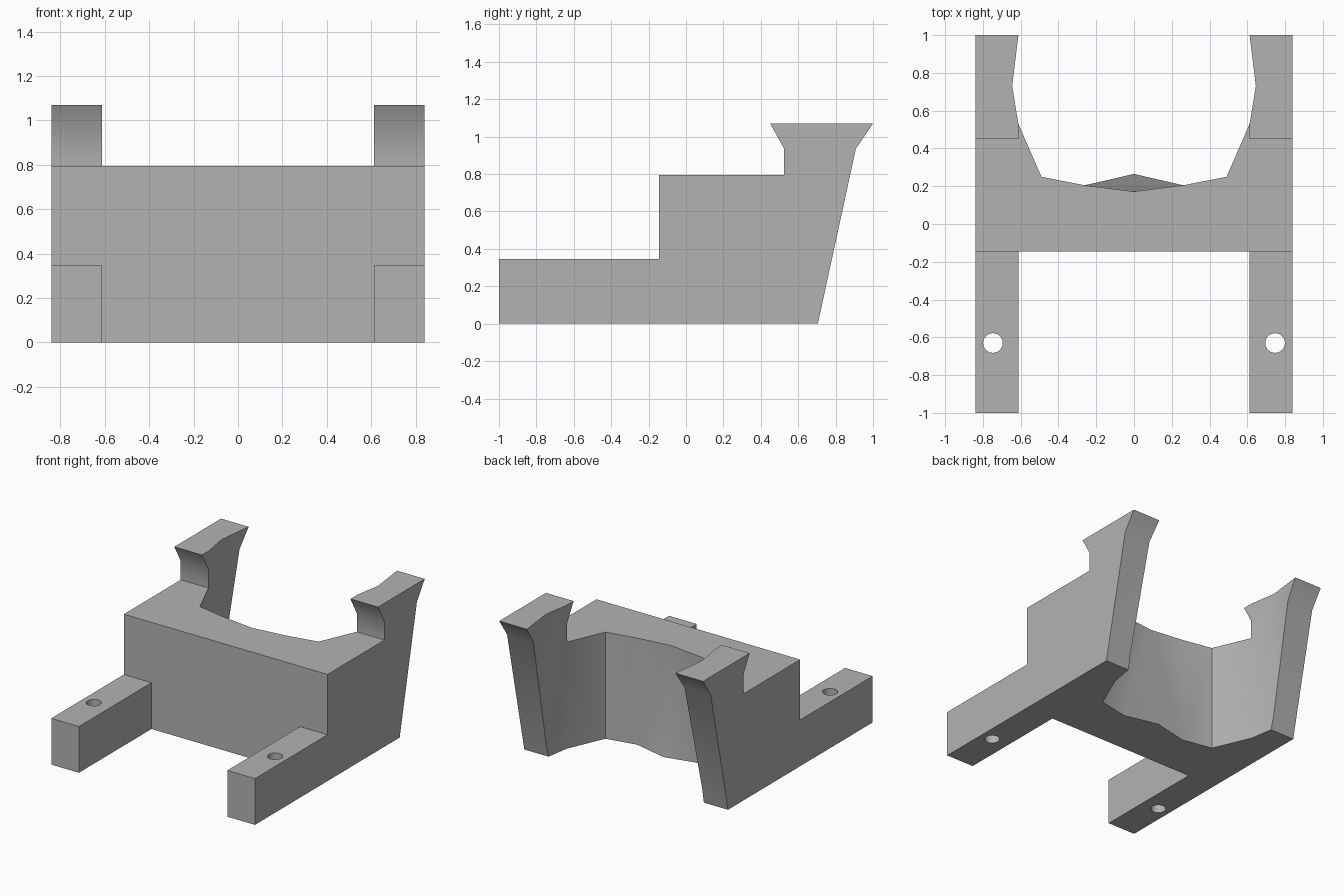
import bpy, bmesh, math

cube = bpy.data.objects.get("Cube")
if cube:
    bpy.data.objects.remove(cube, do_unlink=True)

grey = bpy.data.materials.new("plain grey")
grey.use_nodes = True
colour = (0.45, 0.45, 0.45, 1)
grey.diffuse_color = colour
grey.node_tree.nodes["Principled BSDF"].inputs["Base Color"].default_value = colour


def loft(name, ring_a, ring_b):
    """Solid between two matching rings of points."""
    bm = bmesh.new()
    a = [bm.verts.new(p) for p in ring_a]
    b = [bm.verts.new(p) for p in ring_b]
    bm.faces.new(a)
    bm.faces.new(b)
    for i in range(len(a)):
        j = (i + 1) % len(a)
        bm.faces.new((a[i], a[j], b[j], b[i]))
    # twisted side walls need triangles
    bmesh.ops.triangulate(bm, faces=[f for f in bm.faces if len(f.verts) == 4])
    bmesh.ops.recalc_face_normals(bm, faces=bm.faces)
    mesh = bpy.data.meshes.new(name)
    bm.to_mesh(mesh)
    bm.free()
    obj = bpy.data.objects.new(name, mesh)
    bpy.context.collection.objects.link(obj)
    mesh.materials.append(grey)
    return obj


def prism_z(name, outline, low, high):
    return loft(name, [(x, y, low) for x, y in outline], [(x, y, high) for x, y in outline])


def rectangle(x, y0, y1):
    return [(-x, y0), (x, y0), (x, y1), (-x, y1)]


half_width, inner = 0.84, 0.612
shelf, front_wall = 0.795, -0.145

# Stepped side profile across the full width
profile = [(-1, 0), (0.705, 0), (0.908, 0.935), (1, 1.07), (0.45, 1.07), (0.525, 0.935),
           (0.525, shelf), (front_wall, shelf), (front_wall, 0.345), (-1, 0.345)]
bracket = loft("cradle_bracket",
               [(-half_width, y, z) for y, z in profile],
               [(half_width, y, z) for y, z in profile])

# Gap between the front arms, and gap between the rear posts
cutters = [prism_z("arm_gap", rectangle(inner, -1.2, front_wall), -0.1, 0.6),
           prism_z("post_gap", rectangle(inner, 0.3, 1.2), shelf, 1.2)]

# Rear hollow, whose middle leans forward towards the top
side = [(0.26, 0.205), (0.49, 0.25), (inner, 0.53), (0.645, 0.73), (inner, 1), (inner, 1.2)]


def hollow_ring(middle, z):
    mirrored = [(-x, y) for x, y in reversed(side)]
    return [(x, y, z) for x, y in mirrored + [(0, middle)] + side]


cutters.append(loft("hollow_low", hollow_ring(0.265, 0), hollow_ring(0.172, shelf)))
floor = [(x, y) for x, y, z in hollow_ring(0.265, 0)]
cutters.append(prism_z("hollow_floor", floor, -0.1, 0))
roof = [(x, y) for x, y, z in hollow_ring(0.172, 0)]
cutters.append(prism_z("hollow_roof", roof, shelf, 1.2))

# Screw holes through the arms
for sign in (-1, 1):
    circle = [(sign * 0.747 + 0.052 * math.cos(t * math.tau / 32),
               -0.63 + 0.052 * math.sin(t * math.tau / 32)) for t in range(32)]
    cutters.append(prism_z("screw_hole", circle, -0.1, 0.6))

bpy.context.view_layer.objects.active = bracket
bracket.select_set(True)
for cutter in cutters:
    cut = bracket.modifiers.new(cutter.name, "BOOLEAN")
    cut.operation = "DIFFERENCE"
    cut.solver = "EXACT"
    cut.object = cutter
    bpy.ops.object.modifier_apply(modifier=cut.name)
    bpy.data.objects.remove(cutter, do_unlink=True)

# Merge leftover splits, then shade the gentle curves smoothly
bm = bmesh.new()
bm.from_mesh(bracket.data)
bmesh.ops.remove_doubles(bm, verts=bm.verts, dist=0.0005)
bmesh.ops.dissolve_limit(bm, angle_limit=math.radians(0.5), verts=bm.verts, edges=bm.edges)
bm.to_mesh(bracket.data)
bm.free()
bpy.ops.object.shade_smooth_by_angle(angle=math.radians(35))
